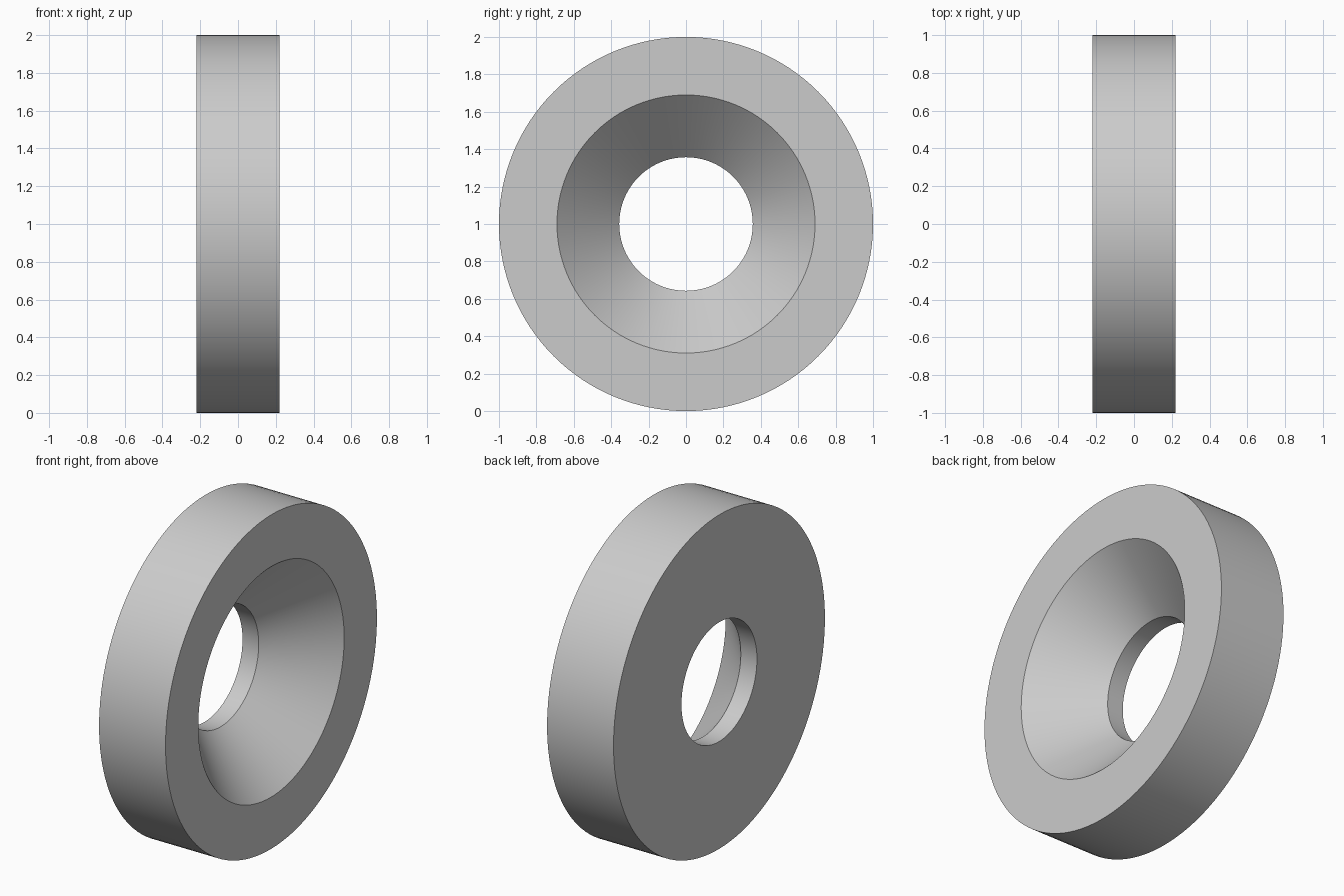
import bpy, bmesh
from math import tau, pi
from mathutils import Matrix, Vector

cube = bpy.data.objects.get("Cube")
if cube:
    bpy.data.objects.remove(cube, do_unlink=True)

SEGMENTS = 128
HALF_WIDTH = 0.22
OUTER, SINK, BORE = 1.0, 0.69, 0.357

# Plain grey metal
grey = bpy.data.materials.new("plain grey")
grey.use_nodes = True
colour = (0.6, 0.6, 0.6, 1)
grey.diffuse_color = colour
grey.node_tree.nodes["Principled BSDF"].inputs["Base Color"].default_value = colour

# Closed section (x, radius): rim, flat back, short bore, 45 degree countersink
section = [(HALF_WIDTH, OUTER), (-HALF_WIDTH, OUTER), (-HALF_WIDTH, BORE),
           (HALF_WIDTH - (SINK - BORE), BORE), (HALF_WIDTH, SINK)]

# Revolve the section around the x axis
bm = bmesh.new()
rings = []
for i in range(SEGMENTS):
    turn = Matrix.Rotation(tau * i / SEGMENTS, 3, 'X')
    rings.append([bm.verts.new(turn @ Vector((x, 0, r))) for x, r in section])
for i, ring in enumerate(rings):
    following = rings[(i + 1) % SEGMENTS]
    for j in range(len(section)):
        k = (j + 1) % len(section)
        bm.faces.new((ring[j], ring[k], following[k], following[j]))
bmesh.ops.recalc_face_normals(bm, faces=bm.faces)

mesh = bpy.data.meshes.new("countersunk_washer")
bm.to_mesh(mesh)
bm.free()
mesh.materials.append(grey)

# Stand the washer on its rim
washer = bpy.data.objects.new("countersunk_washer", mesh)
washer.location.z = OUTER
bpy.context.collection.objects.link(washer)
bpy.ops.object.select_all(action='DESELECT')
washer.select_set(True)
bpy.context.view_layer.objects.active = washer
bpy.ops.object.shade_smooth_by_angle(angle=pi / 6)
